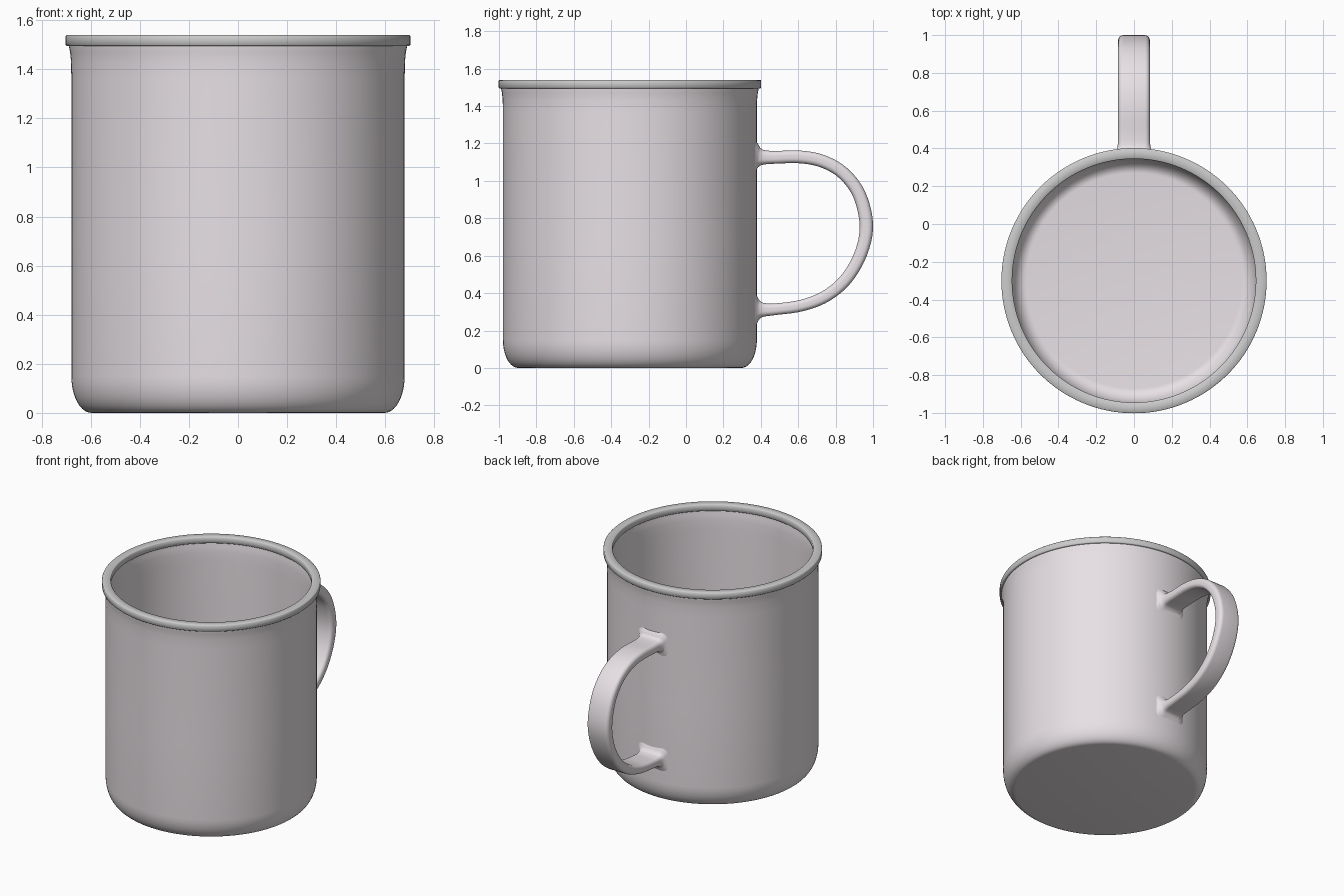
import bpy, bmesh, math
from mathutils import Vector

if "Cube" in bpy.data.objects:
    bpy.data.objects.remove(bpy.data.objects["Cube"])

CY = -0.3   # axis of the cup in y


def material(name, col):
    m = bpy.data.materials.new(name)
    m.diffuse_color = col
    m.use_nodes = True
    m.node_tree.nodes["Principled BSDF"].inputs["Base Color"].default_value = m.diffuse_color
    return m


enamel = material("enamel", (0.80, 0.75, 0.78, 1))


def finish(name, bm, angle=40, mat=None):
    bmesh.ops.recalc_face_normals(bm, faces=bm.faces)
    me = bpy.data.meshes.new(name)
    bm.to_mesh(me)
    bm.free()
    if mat:
        me.materials.append(mat)
    ob = bpy.data.objects.new(name, me)
    bpy.context.collection.objects.link(ob)
    bpy.ops.object.select_all(action='DESELECT')
    ob.select_set(True)
    bpy.context.view_layer.objects.active = ob
    bpy.ops.object.shade_smooth_by_angle(angle=math.radians(angle))
    return ob


def lathe(name, profile, closed, steps=128, angle=40, mat=None):
    bm = bmesh.new()
    vs = [bm.verts.new((r, 0, z)) for r, z in profile]
    n = len(vs)
    es = [bm.edges.new((vs[i], vs[(i + 1) % n])) for i in range(n if closed else n - 1)]
    bmesh.ops.spin(bm, geom=vs + es, cent=(0, 0, 0), axis=(0, 0, 1),
                   angle=2 * math.pi, steps=steps, use_duplicate=False)
    bmesh.ops.remove_doubles(bm, verts=bm.verts, dist=1e-4)
    bmesh.ops.translate(bm, verts=bm.verts, vec=(0, CY, 0))
    return finish(name, bm, angle, mat)


def corner(cx, cz, rx, rz, n=10):
    # quarter ellipse from straight down to straight out
    return [(cx + rx * math.sin(t), cz - rz * math.cos(t))
            for t in (i / n * math.pi / 2 for i in range(n + 1))]


# Cup body: outer skin up, inner skin back down
outer = [(0, 0)] + corner(0.597, 0.15, 0.082, 0.15) + \
    [(0.679, 0.7), (0.679, 1.36), (0.68, 1.43), (0.684, 1.47), (0.69, 1.5), (0.69, 1.515)]
inner = [(0, 0.03)] + corner(0.57, 0.16, 0.08, 0.13) + \
    [(0.65, 0.7), (0.65, 1.36), (0.651, 1.43), (0.654, 1.47), (0.66, 1.5), (0.66, 1.515)]
lathe("cup_body", outer + inner[::-1], False, mat=enamel)

# Rim band with small chamfers
a, b, lo, hi, c = 0.645, 0.702, 1.495, 1.54, 0.004
lathe("rim_band", [(a + c, lo), (b - c, lo), (b, lo + c), (b, hi - c),
                   (b - c, hi), (a + c, hi), (a, hi - c), (a, lo + c)], True, angle=60)

# Handle: rounded strap swept along a loop, flaring at both joints
# each row: y, z, half thickness, half width
path = [(0.366, 1.128, 0.100, 0.118), (0.380, 1.128, 0.072, 0.102),
        (0.395, 1.127, 0.049, 0.092), (0.42, 1.126, 0.038, 0.086),
        (0.48, 1.126, 0.034, 0.084), (0.61, 1.128, 0.034, 0.084),
        (0.73, 1.105, 0.034, 0.084), (0.84, 1.042, 0.034, 0.084),
        (0.925, 0.93, 0.035, 0.084), (0.964, 0.77, 0.036, 0.084),
        (0.938, 0.62, 0.034, 0.084), (0.86, 0.48, 0.033, 0.084),
        (0.75, 0.385, 0.032, 0.084), (0.62, 0.334, 0.031, 0.084),
        (0.48, 0.314, 0.031, 0.084), (0.42, 0.311, 0.036, 0.086),
        (0.395, 0.311, 0.048, 0.092), (0.380, 0.311, 0.072, 0.102),
        (0.366, 0.311, 0.100, 0.118)]


def smooth_path(rows, n=5):
    p = [Vector(r) for r in rows]
    p = [2 * p[0] - p[1]] + p + [2 * p[-1] - p[-2]]
    out = []
    for i in range(1, len(p) - 2):
        for k in range(n):
            t = k / n
            out.append(0.5 * (2 * p[i] + (p[i + 1] - p[i - 1]) * t
                       + (2 * p[i - 1] - 5 * p[i] + 4 * p[i + 1] - p[i + 2]) * t * t
                       + (3 * p[i] - p[i - 1] - 3 * p[i + 1] + p[i + 2]) * t ** 3))
    return out + [p[-2]]


def section(ht, hw, n=5):
    # rounded rectangle: (across x, along normal)
    r = 0.75 * min(ht, 0.06)
    pts = []
    for q, (sx, sn) in enumerate(((1, 1), (-1, 1), (-1, -1), (1, -1))):
        for k in range(n + 1):
            t = (q + k / n) * math.pi / 2
            pts.append((sx * (hw - r) + r * math.cos(t), sn * (ht - r) + r * math.sin(t)))
    return pts


bm = bmesh.new()
pts = smooth_path(path)
rings = []
for i, p in enumerate(pts):
    d = pts[min(i + 1, len(pts) - 1)] - pts[max(i - 1, 0)]
    ty, tz = Vector((d[0], d[1])).normalized()
    rings.append([bm.verts.new((x, p[0] - tz * w, p[1] + ty * w))
                  for x, w in section(p[2], p[3])])
for r0, r1 in zip(rings, rings[1:]):
    for j in range(len(r0)):
        k = (j + 1) % len(r0)
        bm.faces.new((r0[j], r0[k], r1[k], r1[j]))
bm.faces.new(rings[0])
bm.faces.new(rings[-1])
finish("handle", bm, 50, enamel)
